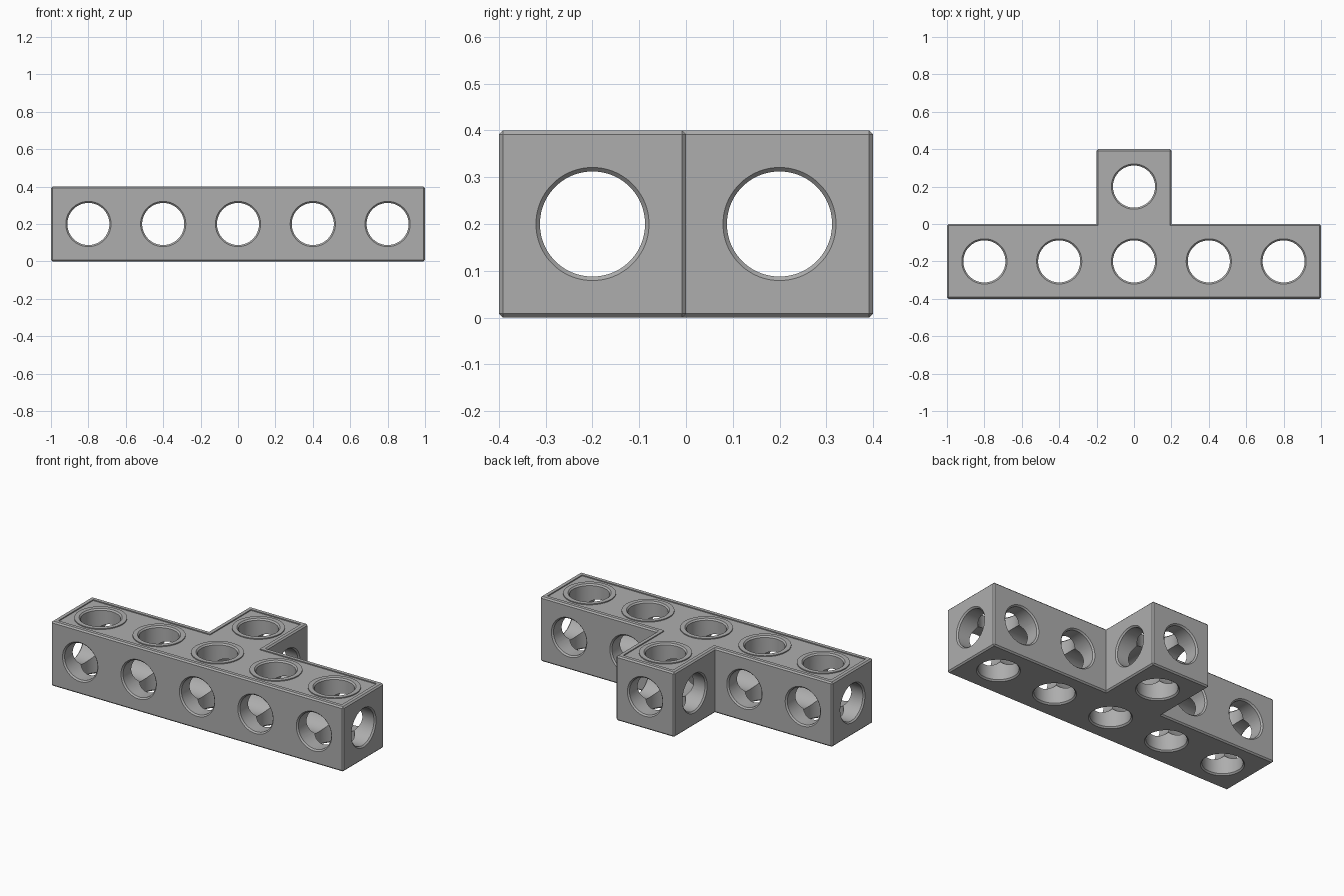
import bpy, bmesh, math
from mathutils import Matrix, Vector

if "Cube" in bpy.data.objects:
    bpy.data.objects.remove(bpy.data.objects["Cube"], do_unlink=True)

PITCH = 0.4           # size of one cell
HALF = PITCH / 2
CHAMFER = 0.0085
BORE = 0.1125
RIM = 0.03            # width of the border around the top pocket
RING = 0.148          # outer radius of the collars in the top pocket
POCKET = 0.006        # depth of the top pocket

grey = bpy.data.materials.new("plain grey")
grey.use_nodes = True
colour = (0.42, 0.42, 0.42, 1)
grey.diffuse_color = colour
grey.node_tree.nodes["Principled BSDF"].inputs["Base Color"].default_value = colour


def to_object(name, bm):
    bmesh.ops.recalc_face_normals(bm, faces=bm.faces)
    mesh = bpy.data.meshes.new(name)
    bm.to_mesh(mesh)
    bm.free()
    mesh.materials.append(grey)
    obj = bpy.data.objects.new(name, mesh)
    bpy.context.collection.objects.link(obj)
    return obj


def tee(name, inset, bottom, top, chamfer=0):
    """T-shaped prism, drawn as half an outline and mirrored."""
    half = [(1 - inset, -PITCH + inset), (1 - inset, -inset),
            (HALF - inset, -inset), (HALF - inset, PITCH - inset)]
    outline = half + [(-x, y) for x, y in reversed(half)]
    bm = bmesh.new()
    face = bm.faces.new([bm.verts.new((x, y, bottom)) for x, y in outline])
    new = bmesh.ops.extrude_face_region(bm, geom=[face])["geom"]
    bmesh.ops.translate(bm, vec=(0, 0, top - bottom),
                        verts=[v for v in new if isinstance(v, bmesh.types.BMVert)])
    bmesh.ops.recalc_face_normals(bm, faces=bm.faces)
    if chamfer:
        sharp = [e for e in bm.edges if e.is_convex]
        bmesh.ops.bevel(bm, geom=sharp, offset=chamfer, segments=1,
                        profile=0.5, affect='EDGES')
    return to_object(name, bm)


def lathe(name, profile, centre, axis, sides=64):
    """Solid of stations (distance along axis, radius)."""
    bm = bmesh.new()
    turn = Vector((0, 0, 1)).rotation_difference(Vector(axis)).to_matrix()
    rings = []
    for d, r in profile:
        angles = [2 * math.pi * (i + 0.5) / sides for i in range(sides)]
        rings.append([bm.verts.new(turn @ Vector((r * math.cos(a), r * math.sin(a), d))
                                   + Vector(centre)) for a in angles])
    for low, high in zip(rings, rings[1:]):
        for i in range(sides):
            j = (i + 1) % sides
            bm.faces.new((low[i], low[j], high[j], high[i]))
    bm.faces.new(rings[0])
    bm.faces.new(rings[-1])
    return to_object(name, bm)


def bore(centre, axis, half_length):
    """Through-hole cutter that flares at both mouths."""
    over = 0.01
    wide = BORE + CHAMFER + over
    end, neck = half_length + over, half_length - CHAMFER
    return lathe("bore_cutter", [(-end, wide), (-neck, BORE), (neck, BORE), (end, wide)],
                 centre, axis)


def cut(target, cutter):
    cutter.hide_render = True
    mod = target.modifiers.new("cut", 'BOOLEAN')
    mod.operation = 'DIFFERENCE'
    mod.solver = 'EXACT'
    mod.object = cutter
    bpy.context.view_layer.objects.active = target
    bpy.ops.object.modifier_apply(modifier=mod.name)
    bpy.data.objects.remove(cutter, do_unlink=True)


# T-shaped beam with chamfered outer edges
beam = tee("tee_beam", 0, 0, PITCH, CHAMFER)

# Shallow top pocket, leaving a border and a collar around each hole
row = [i * PITCH for i in range(-2, 3)]
cells = [(x, -HALF) for x in row] + [(0, HALF)]
pocket = tee("pocket_cutter", RIM, PITCH - POCKET, PITCH + 0.05)
for x, y in cells:
    cut(pocket, lathe("collar", [(-0.1, RING), (0.1, RING)], (x, y, PITCH), (0, 0, 1)))
cut(beam, pocket)

# Vertical holes, one per cell
for x, y in cells:
    cut(beam, bore((x, y, HALF), (0, 0, 1), HALF))

# Front-to-back holes; the middle one also runs through the stub
for x in row:
    if abs(x) < 0.01:
        cut(beam, bore((0, 0, HALF), (0, 1, 0), PITCH))
    else:
        cut(beam, bore((x, -HALF, HALF), (0, 1, 0), HALF))

# Lengthwise holes in the bar and across the stub
cut(beam, bore((0, -HALF, HALF), (1, 0, 0), 1))
cut(beam, bore((0, HALF, HALF), (1, 0, 0), HALF))

bpy.ops.object.select_all(action='DESELECT')
beam.select_set(True)
bpy.context.view_layer.objects.active = beam
bpy.ops.object.shade_smooth_by_angle(angle=math.radians(25))
